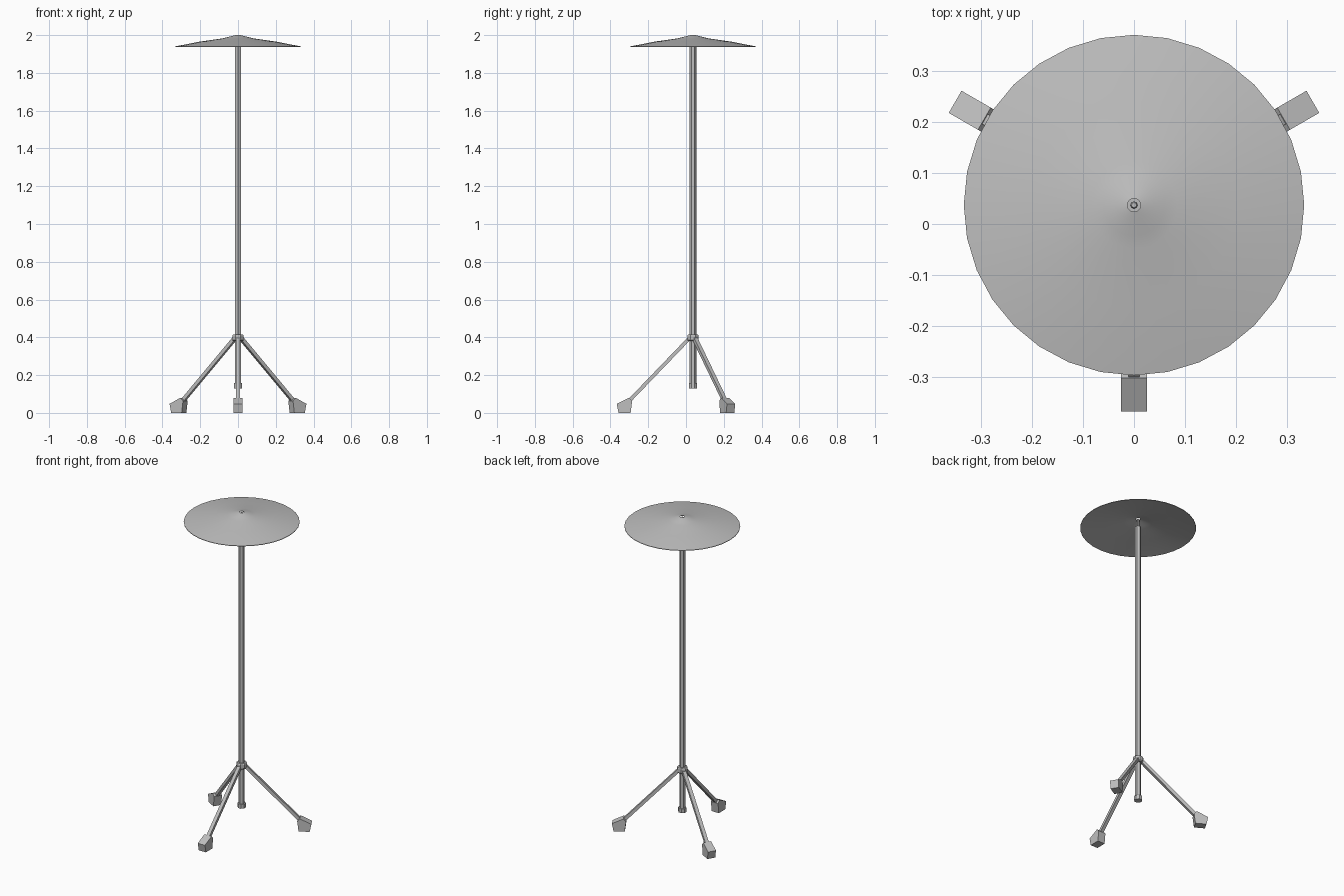
import bpy, bmesh, math
from mathutils import Matrix, Vector

cube = bpy.data.objects.get("Cube")
if cube:
    bpy.data.objects.remove(cube, do_unlink=True)

AXIS_Y = 0.037  # the pole stands a little behind the centre

metal = bpy.data.materials.new("plain_grey")
metal.use_nodes = True
GREY = (0.52, 0.52, 0.52, 1)
metal.diffuse_color = GREY
metal.node_tree.nodes["Principled BSDF"].inputs["Base Color"].default_value = GREY


def finish(bm, name, smooth=False):
    """Turn a bmesh built around the pole axis into a placed object."""
    bmesh.ops.recalc_face_normals(bm, faces=bm.faces)
    mesh = bpy.data.meshes.new(name)
    bm.to_mesh(mesh)
    bm.free()
    mesh.materials.append(metal)
    ob = bpy.data.objects.new(name, mesh)
    ob.location.y = AXIS_Y
    bpy.context.collection.objects.link(ob)
    if smooth:
        bpy.ops.object.select_all(action='DESELECT')
        ob.select_set(True)
        bpy.context.view_layer.objects.active = ob
        bpy.ops.object.shade_smooth_by_angle(angle=math.radians(35))
    return ob


def lathe(name, profile, sides, smooth=False, turn=0.0, closed=False):
    """Revolve (radius, z) points; ends are capped unless the profile is a loop."""
    bm = bmesh.new()
    rings = []
    for r, z in profile:
        rings.append([bm.verts.new((r * math.cos(turn + math.tau * i / sides),
                                    r * math.sin(turn + math.tau * i / sides), z))
                      for i in range(sides)])
    pairs = list(zip(rings, rings[1:]))
    if closed:
        pairs.append((rings[-1], rings[0]))
    for a, b in pairs:
        for i in range(sides):
            j = (i + 1) % sides
            bm.faces.new((a[i], a[j], b[j], b[i]))
    if not closed:
        bm.faces.new(rings[0])
        bm.faces.new(rings[-1])
    return finish(bm, name, smooth)


# Cymbal disc: a thin shell with a raised bell and a centre hole
top = [(0.013, 2.0), (0.03, 1.996), (0.06, 1.988), (0.085, 1.982),
       (0.2, 1.966), (0.333, 1.94)]
under = [(r, z - 0.003) for r, z in reversed(top)]
lathe("cymbal", top + under, 32, smooth=True, closed=True)

# Pole, with a thin rod through the cymbal and a collar at its foot
HEX = math.pi / 2
lathe("pole", [(0.0175, 0.14), (0.0175, 1.945)], 6, turn=HEX)
lathe("top_rod", [(0.0075, 1.94), (0.0075, 1.992), (0.005, 1.998)], 8)
lathe("pole_end_collar", [(0.024, 0.13), (0.024, 0.157)], 8, turn=math.pi / 8)

# Hub where the legs meet
lathe("leg_hub", [(0.027, 0.38), (0.032, 0.386), (0.032, 0.41), (0.028, 0.416)],
      8, turn=math.pi / 8)

# Foot outline as (distance from pole, height)
FOOT = [(0.330, 0.0), (0.394, 0.0), (0.404, 0.048), (0.338, 0.080), (0.322, 0.064)]

# Three legs, each a slim bar ending in a block foot
for label, degrees in (("front", -90), ("back_left", 30), ("back_right", 150)):
    spin = Matrix.Rotation(math.radians(degrees), 4, 'Z')

    bm = bmesh.new()
    start, end = Vector((0.016, 0, 0.398)), Vector((0.345, 0, 0.056))
    aim = end - start
    bmesh.ops.create_cube(bm, size=1)
    bmesh.ops.scale(bm, vec=(0.019, 0.022, aim.length), verts=bm.verts)
    pose = Matrix.Translation((start + end) / 2) @ \
        Matrix.Rotation(math.atan2(aim.x, aim.z), 4, 'Y')
    bmesh.ops.transform(bm, matrix=spin @ pose, verts=bm.verts)
    finish(bm, label + "_leg")

    bm = bmesh.new()
    side = bm.faces.new([bm.verts.new((r, -0.025, z)) for r, z in FOOT])
    out = bmesh.ops.extrude_face_region(bm, geom=[side], use_keep_orig=True)
    moved = [v for v in out["geom"] if isinstance(v, bmesh.types.BMVert)]
    bmesh.ops.translate(bm, vec=(0, 0.05, 0), verts=moved)
    bmesh.ops.transform(bm, matrix=spin, verts=bm.verts)
    finish(bm, label + "_foot")
